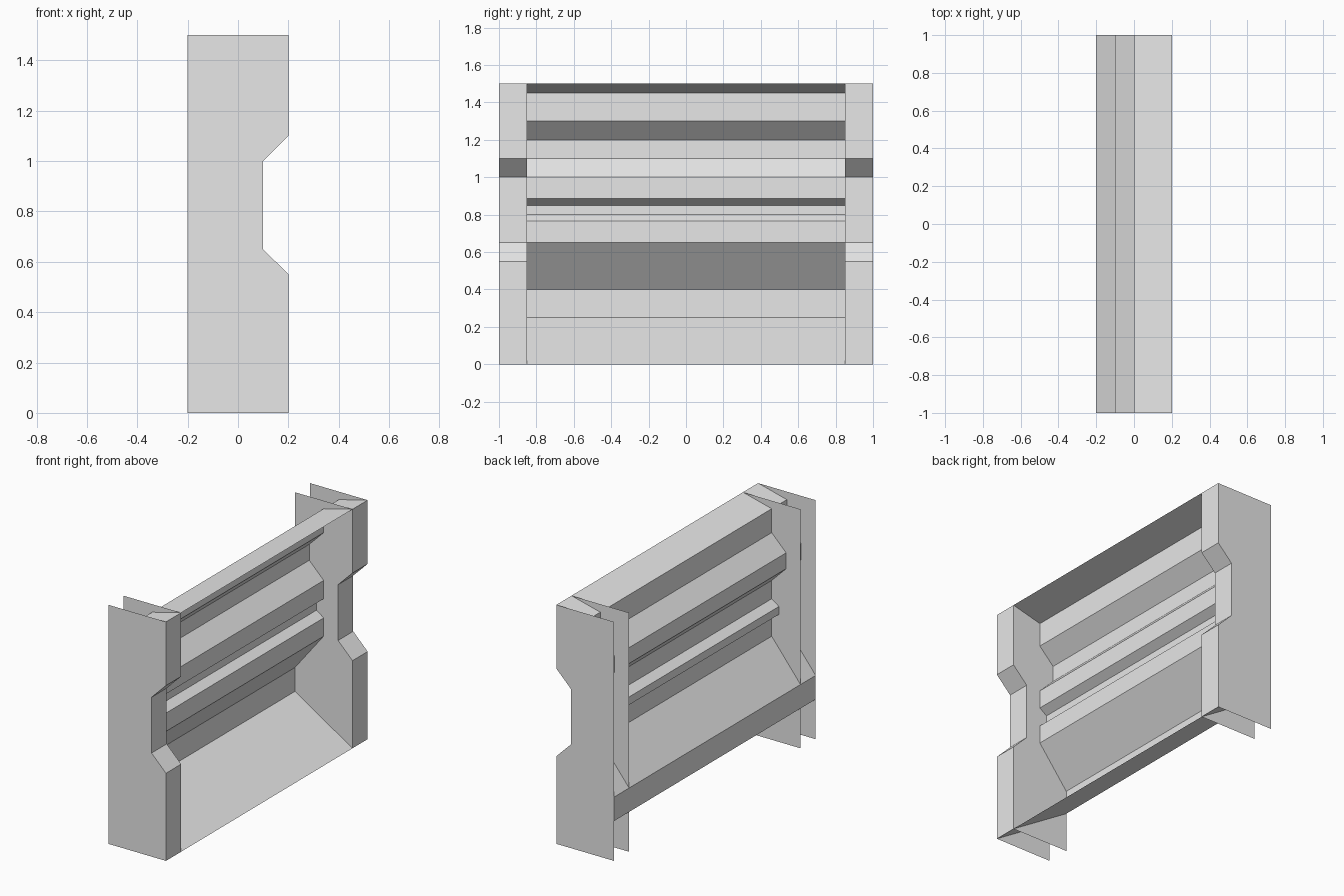
import bpy

cube = bpy.data.objects.get("Cube")
if cube:
    bpy.data.objects.remove(cube, do_unlink=True)

grey = bpy.data.materials.new("plain grey")
grey.use_nodes = True
colour = (0.8, 0.8, 0.8, 1)
grey.diffuse_color = colour
grey.node_tree.nodes["Principled BSDF"].inputs["Base Color"].default_value = colour


def sheet(name, profile, y0, y1, plates=False):
    """Sweep an open xz profile from y0 to y1, optionally with flat end plates."""
    n = len(profile)
    verts = [(x, y, z) for y in (y0, y1) for x, z in profile]
    # Strips face the +x side
    faces = [(i, i + n, i + n + 1, i + 1) for i in range(n - 1)]
    if plates:
        faces = faces[1:-1]  # leave the bottom and top open
        faces += [tuple(range(n)), tuple(reversed(range(n, 2 * n)))]
    mesh = bpy.data.meshes.new(name)
    mesh.from_pydata(verts, [], faces)
    mesh.materials.append(grey)
    obj = bpy.data.objects.new(name, mesh)
    bpy.context.collection.objects.link(obj)
    return obj


# Folded wall panel, running the full length
panel_profile = [
    (0.2, 0), (-0.2, 0.25), (-0.2, 0.4), (0, 0.65),
    (0, 0.765), (-0.05, 0.8), (-0.05, 0.85), (0, 0.885),
    (0, 1.0), (-0.1, 1.1), (-0.1, 1.2), (0, 1.3),
    (0, 1.45), (0.2, 1.5),
]
sheet("wall_panel", panel_profile, -1, 1)

# Notched end posts, open at the back, top and bottom
post_profile = [
    (-0.2, 0), (0.2, 0), (0.2, 0.55), (0.1, 0.65),
    (0.1, 1.0), (0.2, 1.1), (0.2, 1.5), (-0.2, 1.5),
]
sheet("front_post", post_profile, -1, -0.85, plates=True)
sheet("back_post", post_profile, 0.85, 1, plates=True)
